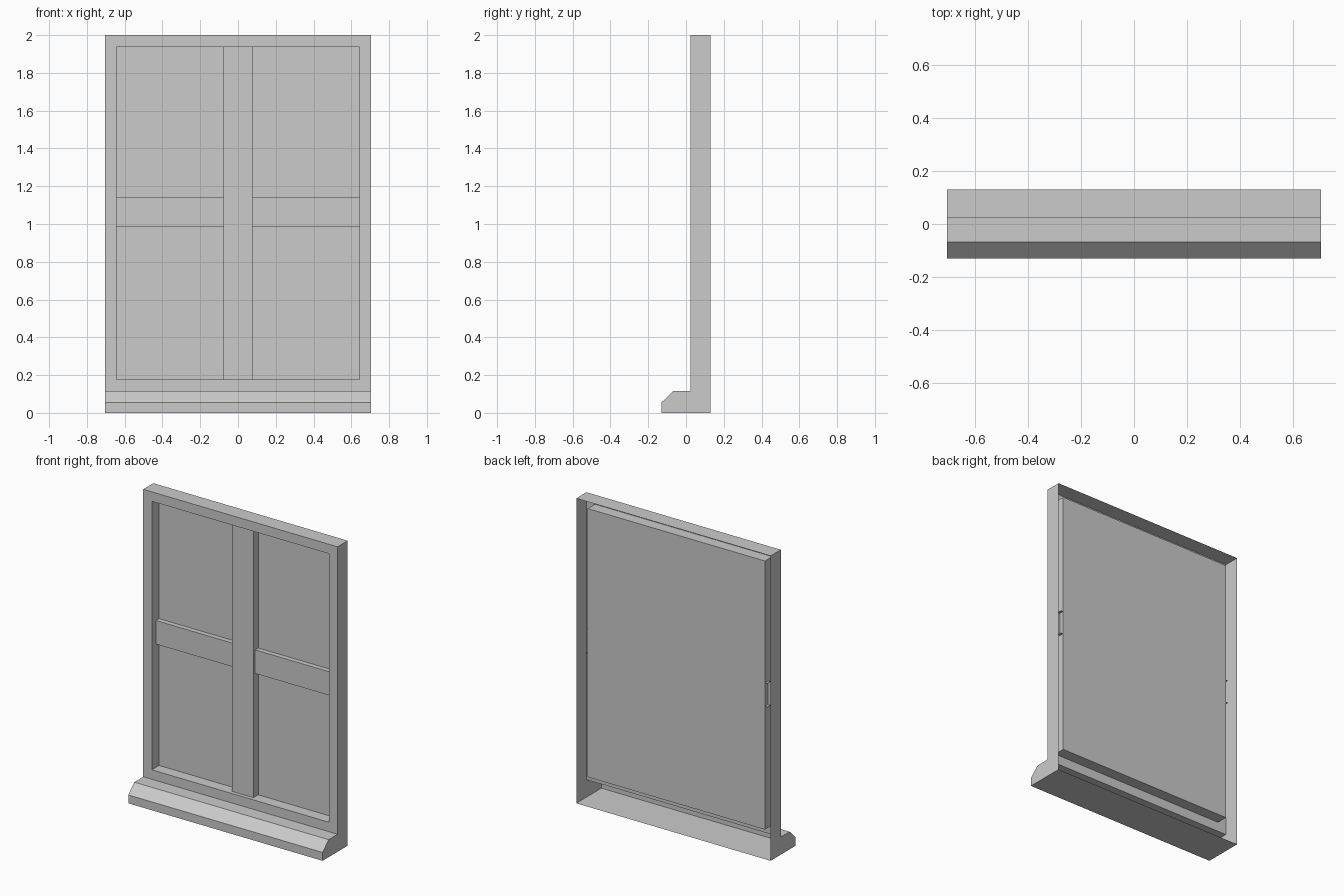
import bpy
import bmesh
from mathutils import Vector

cube = bpy.data.objects.get("Cube")
if cube:
    bpy.data.objects.remove(cube, do_unlink=True)

paint = bpy.data.materials.new("plain_grey")
paint.use_nodes = True
GREY = (0.6, 0.6, 0.6, 1.0)
paint.diffuse_color = GREY
paint.node_tree.nodes["Principled BSDF"].inputs["Base Color"].default_value = GREY

HALF_W = 0.705      # outer half width
BORDER = 0.062      # width of the frame around the opening
FRONT, BACK, PANE = 0.025, 0.13, 0.10
TOP, SILL_TOP = 2.0, 0.115


def finish(name, bm):
    mesh = bpy.data.meshes.new(name)
    bm.to_mesh(mesh)
    bm.free()
    mesh.materials.append(paint)
    obj = bpy.data.objects.new(name, mesh)
    bpy.context.collection.objects.link(obj)
    return obj


def bar(name, x0, x1, y0, y1, z0, z1, open_sides):
    """Box with the faces pointing along open_sides left out."""
    bm = bmesh.new()
    bmesh.ops.create_cube(bm, size=1)
    size = Vector((x1 - x0, y1 - y0, z1 - z0))
    bmesh.ops.scale(bm, vec=size, verts=bm.verts)
    bmesh.ops.translate(bm, vec=Vector((x0, y0, z0)) + size / 2, verts=bm.verts)
    bm.normal_update()
    gone = [f for f in bm.faces
            if any(f.normal.dot(Vector(d)) > 0.9 for d in open_sides)]
    bmesh.ops.delete(bm, geom=gone, context="FACES")
    return finish(name, bm)


# Hollow casing with the sill, open at the back: side profile swept across x
profile = [(BACK, 0), (-0.13, 0), (-0.13, 0.055), (-0.068, SILL_TOP),
           (FRONT, SILL_TOP), (FRONT, TOP), (BACK, TOP)]
bm = bmesh.new()
right = [bm.verts.new((HALF_W, y, z)) for y, z in profile]
left = [bm.verts.new((-HALF_W, y, z)) for y, z in profile]
bm.faces.new(reversed(right))
bm.faces.new(left)
strips = [bm.faces.new((right[i], right[i + 1], left[i + 1], left[i]))
          for i in range(len(profile) - 1)]
bmesh.ops.recalc_face_normals(bm, faces=bm.faces)

# Opening: inset the front and push the pane back to form the reveal
pane = strips[4]
bmesh.ops.inset_region(bm, faces=[pane], thickness=BORDER, use_even_offset=True)
pushed = bmesh.ops.extrude_discrete_faces(bm, faces=[pane])["faces"][0]
bmesh.ops.translate(bm, vec=(0, PANE - FRONT, 0), verts=pushed.verts)
bm.normal_update()
# Outside faces must look forward at the front and outward at the sides
if pushed.normal.y > 0:
    bmesh.ops.reverse_faces(bm, faces=bm.faces)
finish("window_casing", bm)

# Glazing bars: the upright one stands slightly proud of the cross bar
bar("upright_bar", -0.077, 0.077, 0.05, PANE,
    SILL_TOP + BORDER, TOP - BORDER, [(0, 1, 0)])
bar("cross_bar", -0.66, 0.66, 0.068, PANE, 0.985, 1.14,
    [(0, 1, 0), (1, 0, 0), (-1, 0, 0)])
